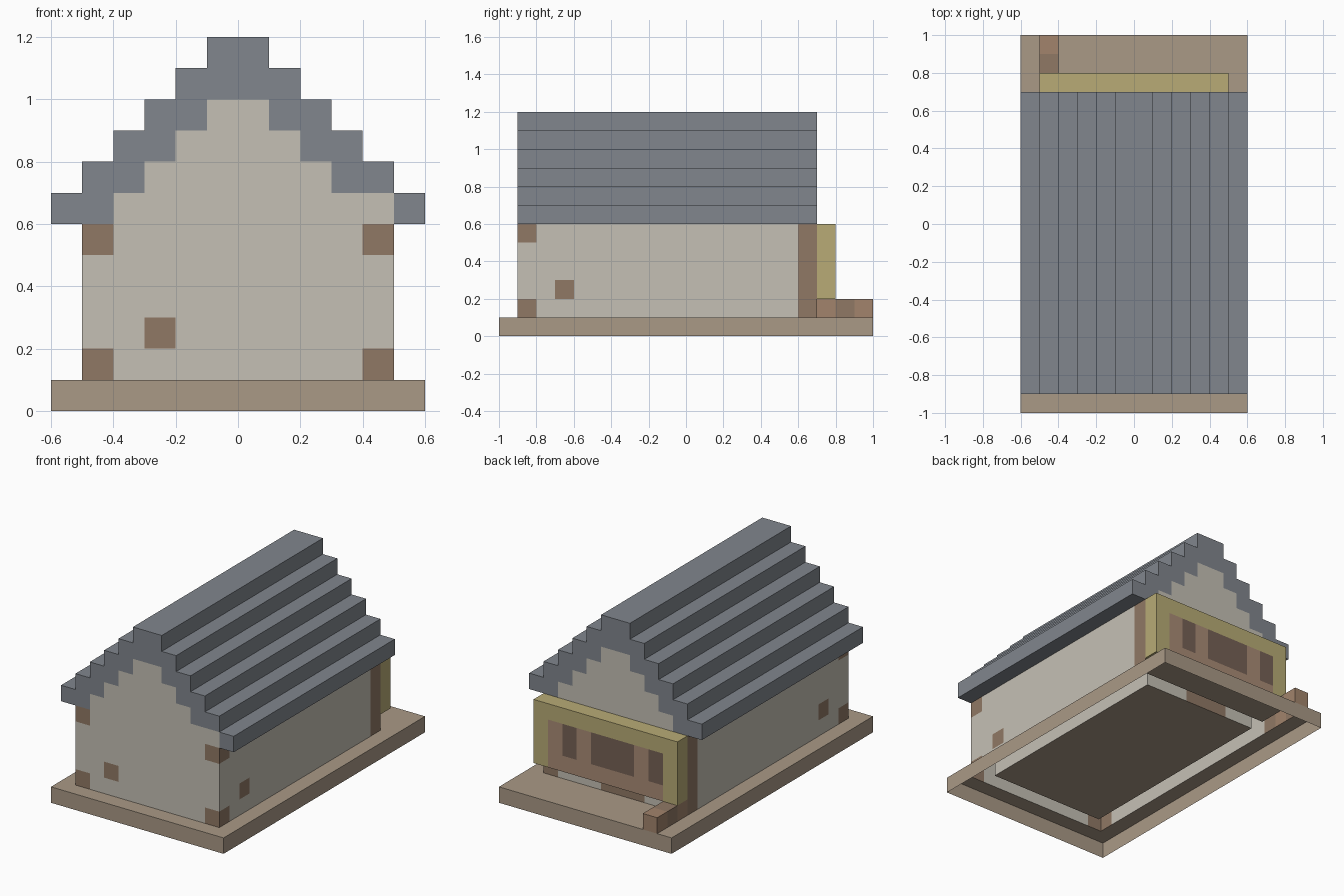
import bpy, bmesh
from mathutils import Vector

if "Cube" in bpy.data.objects:
    bpy.data.objects.remove(bpy.data.objects["Cube"])

S = 0.1      # block size
blocks = {}  # block position -> part name

COLORS = {
    "foundation": (0.40, 0.32, 0.24),
    "plaster_walls": (0.56, 0.53, 0.46),
    "timber": (0.28, 0.19, 0.13),
    "roof": (0.22, 0.24, 0.27),
    "panel_frame": (0.48, 0.41, 0.18),
    "panel_boards": (0.40, 0.26, 0.18),
    "panel_windows": (0.18, 0.12, 0.09),
    "log": (0.36, 0.23, 0.15),
}


def fill(part, x0, x1, y0, y1, z0, z1):
    for x in range(x0, x1):
        for y in range(y0, y1):
            for z in range(z0, z1):
                blocks[(x, y, z)] = part


# foundation slab
fill("foundation", -6, 6, -10, 10, 0, 1)

# side walls and end walls around a hollow room
for x in (-5, 4):
    fill("plaster_walls", x, x + 1, -9, 7, 1, 6)
for y in (-9, 6):
    fill("plaster_walls", -5, 5, y, y + 1, 1, 6)
    for row in range(4):  # stepped gable
        fill("plaster_walls", -4 + row, 4 - row, y, y + 1, 6 + row, 7 + row)

# timber corners, posts, accents and door
for x in (-5, 4):
    fill("timber", x, x + 1, -9, -8, 1, 2)
    fill("timber", x, x + 1, -9, -8, 5, 6)
    fill("timber", x, x + 1, 6, 7, 1, 6)
    fill("timber", x, x + 1, -7, -6, 2, 3)
fill("timber", -3, -2, -9, -8, 2, 3)
fill("timber", -2, 1, 6, 7, 1, 5)

# stepped roof, two blocks wide per row on each side
for row in range(6):
    fill("roof", -6 + row, -4 + row, -9, 7, 6 + row, 7 + row)
    fill("roof", 4 - row, 6 - row, -9, 7, 6 + row, 7 + row)
fill("plaster_walls", 4, 5, -9, -8, 6, 7)

# raised rear panel with boards and windows
fill("panel_frame", -5, 5, 7, 8, 2, 6)
fill("panel_boards", -4, 4, 7, 8, 2, 5)
for x0, x1 in ((-4, -3), (-2, 1), (2, 3)):
    fill("panel_windows", x0, x1, 7, 8, 3, 5)

# log lying on the foundation
fill("log", -5, -4, 7, 10, 1, 2)
fill("timber", -5, -4, 8, 9, 1, 2)


# one object per part, keeping only exposed block faces (underside stays open)
def build(part):
    bm = bmesh.new()
    for pos, name in blocks.items():
        if name != part:
            continue
        center = Vector(pos) + Vector((0.5, 0.5, 0.5))
        for axis in range(3):
            for sign in (-1, 1):
                near = list(pos)
                near[axis] += sign
                if tuple(near) in blocks or near[2] < 0:
                    continue
                n, u, v = Vector(), Vector(), Vector()
                n[axis] = 0.5 * sign
                u[(axis + 1) % 3] = 0.5
                v[(axis + 2) % 3] = 0.5 * sign
                quad = (-u - v, u - v, u + v, v - u)
                bm.faces.new([bm.verts.new((center + n + q) * S) for q in quad])
    bmesh.ops.remove_doubles(bm, verts=bm.verts, dist=0.001)
    mesh = bpy.data.meshes.new(part)
    bm.to_mesh(mesh)
    bm.free()
    mat = bpy.data.materials.new(part)
    mat.diffuse_color = (*COLORS[part], 1)
    mat.use_nodes = True
    mat.node_tree.nodes["Principled BSDF"].inputs["Base Color"].default_value = mat.diffuse_color
    mesh.materials.append(mat)
    bpy.context.collection.objects.link(bpy.data.objects.new(part, mesh))


for part in COLORS:
    build(part)
